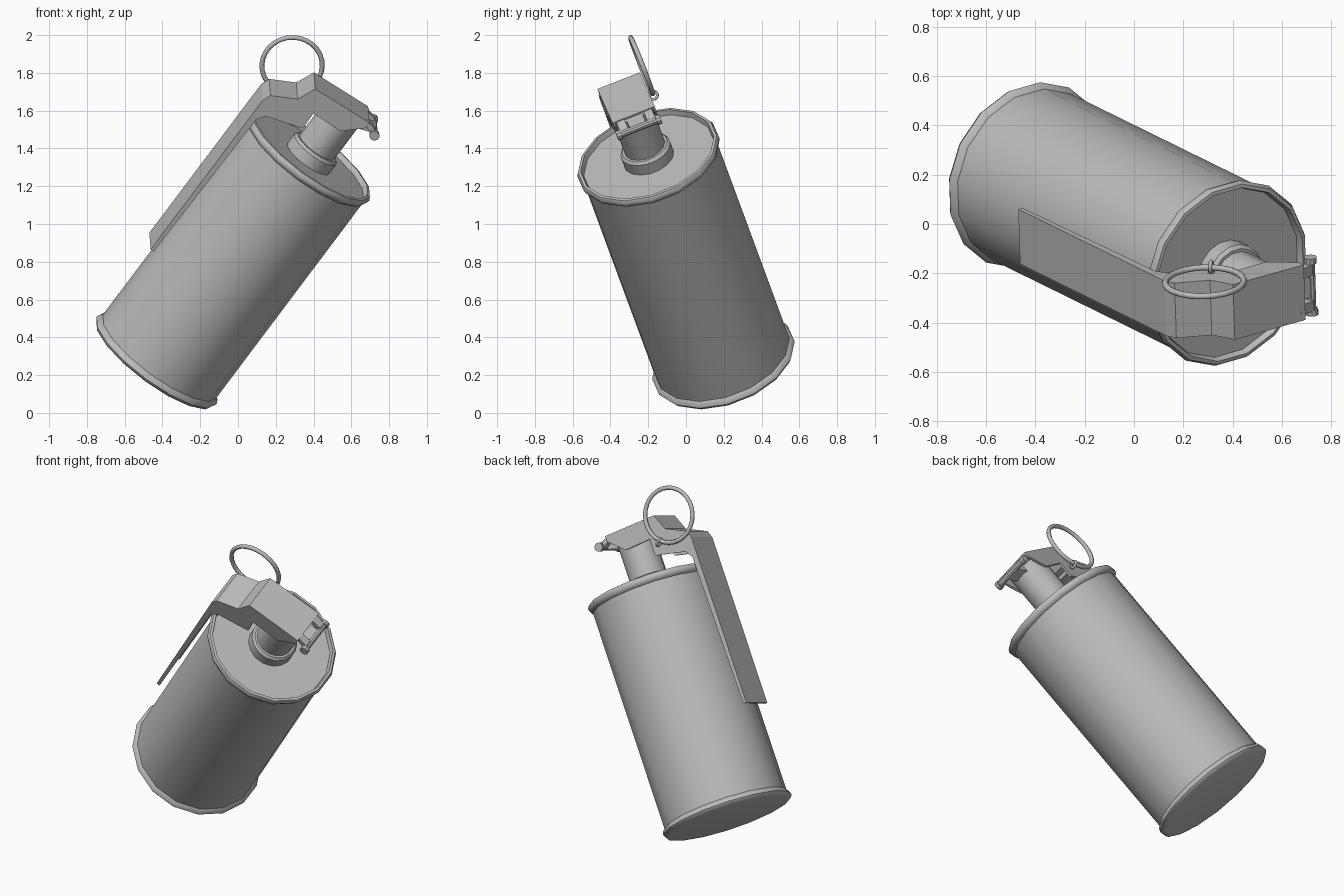
import bpy, bmesh, math
from mathutils import Matrix, Vector

if "Cube" in bpy.data.objects:
    bpy.data.objects.remove(bpy.data.objects["Cube"])

# Tilted frame: X towards the hinge, Y to the pull ring, Z along the can
axis = Vector((0.576, -0.283, 0.766)).normalized()
across = Vector((-0.03, 0.928, 0.365))
across = (across - axis * across.dot(axis)).normalized()
side = across.cross(axis)
FRAME = Matrix.Translation((0.39, -0.205, 1.37)) @ Matrix((side, across, axis)).transposed().to_4x4()

grey = bpy.data.materials.new("grey_metal")
grey.diffuse_color = (0.5, 0.5, 0.5, 1)
grey.use_nodes = True
grey.node_tree.nodes["Principled BSDF"].inputs["Base Color"].default_value = grey.diffuse_color


def finish(name, bm, smooth=35):
    bmesh.ops.recalc_face_normals(bm, faces=bm.faces)
    me = bpy.data.meshes.new(name)
    bm.to_mesh(me)
    bm.free()
    ob = bpy.data.objects.new(name, me)
    bpy.context.collection.objects.link(ob)
    ob.matrix_world = FRAME
    me.materials.append(grey)
    if smooth:
        bpy.ops.object.select_all(action='DESELECT')
        ob.select_set(True)
        bpy.context.view_layer.objects.active = ob
        bpy.ops.object.shade_smooth_by_angle(angle=math.radians(smooth))
    return ob


def lathe(name, profile, n, smooth=35, matrix=Matrix(), closed=False):
    """Revolve (radius, height) points around Z; caps the ends if open."""
    bm = bmesh.new()
    rings = []
    for r, z in profile:
        rings.append([bm.verts.new(matrix @ Vector((r * math.cos(t), r * math.sin(t), z)))
                      for t in (2 * math.pi * (k + 0.5) / n for k in range(n))])
    pairs = list(zip(rings, rings[1:])) + ([(rings[-1], rings[0])] if closed else [])
    for a, b in pairs:
        for k in range(n):
            bm.faces.new((a[k], a[(k + 1) % n], b[(k + 1) % n], b[k]))
    if not closed:
        bm.faces.new(rings[0])
        bm.faces.new(rings[-1])
    return finish(name, bm, smooth)


def ring(name, centre, radius, thick, n, turn):
    prof = [(radius + thick * math.cos(a), thick * math.sin(a))
            for a in (2 * math.pi * k / 8 for k in range(8))]
    return lathe(name, prof, n, 60, Matrix.Translation(centre) @ turn, True)


def slab(name, pts, y0, y1):
    """Extrude an XZ outline between two Y values."""
    bm = bmesh.new()
    a, b = ([bm.verts.new((x, y, z)) for x, z in pts] for y in (y0, y1))
    n = len(pts)
    bm.faces.new(a)
    bm.faces.new(b)
    for k in range(n):
        bm.faces.new((a[k], a[(k + 1) % n], b[(k + 1) % n], b[k]))
    return finish(name, bm, 0)


ALONG_Y = Matrix.Rotation(math.radians(90), 4, 'X')
L = -1.446

# Can with rolled rims and a recessed lid
lathe("can_body", [
    (0.365, L), (0.383, L + 0.004), (0.393, L + 0.02), (0.386, L + 0.04), (0.373, L + 0.05),
    (0.373, -0.05), (0.386, -0.04), (0.393, -0.02), (0.383, -0.002), (0.368, 0.0),
    (0.36, -0.03)], 16, 50)

# Neck: collar and post
lathe("neck_collar", [(0.138, -0.03), (0.138, 0.035), (0.125, 0.05), (0.11, 0.05)], 16)
lathe("neck_post", [(0.112, 0.04), (0.112, 0.315)], 16)

# Lever: bent strip with a folded flange along each edge
outer = [(-0.42, -0.89), (-0.42, 0.14), (-0.402, 0.185), (-0.272, 0.25), (-0.228, 0.35), (0.12, 0.355)]
inner = [(-0.408, -0.89), (-0.408, 0.135), (-0.393, 0.176), (-0.262, 0.24), (-0.22, 0.338), (0.12, 0.343)]
slab("lever_strip", outer + inner[::-1], -0.12, 0.12)
flange = outer + [(0.12, 0.32), (0.02, 0.23), (-0.156, 0.23), (-0.152, 0.129),
                  (-0.353, 0.076), (-0.385, 0.03), (-0.4, -0.89)]
for label, s in (("front", -1), ("back", 1)):
    slab("lever_flange_" + label, flange, s * 0.12, s * 0.108)
    # Hinge arms hooked over the rod
    slab("hinge_arm_" + label, [(0.10, 0.355), (0.175, 0.335), (0.2, 0.31), (0.175, 0.295), (0.10, 0.335)],
         s * 0.055, s * 0.1)

# Hinge tongue on the post, hinge rod with end knobs
slab("hinge_tongue", [(0.04, 0.315), (0.18, 0.325), (0.18, 0.295), (0.10, 0.27), (0.04, 0.24)], -0.045, 0.045)
lathe("hinge_rod", [(0.027, -0.125), (0.027, -0.1), (0.019, -0.1), (0.019, 0.1), (0.027, 0.1), (0.027, 0.125)],
      10, 35, Matrix.Translation((0.183, 0, 0.311)) @ ALONG_Y)

# Safety pin with its eye, and the pull ring
lathe("safety_pin", [(0.013, -0.128), (0.013, 0.115)], 8, 50,
      Matrix.Translation((-0.22, 0, 0.185)) @ ALONG_Y)
ring("pin_eye", (-0.22, 0.146, 0.185), 0.022, 0.008, 12, Matrix.Rotation(math.radians(45), 4, 'Y'))
ring("pull_ring", (-0.339, 0.147, 0.308), 0.16, 0.013, 28, ALONG_Y)
